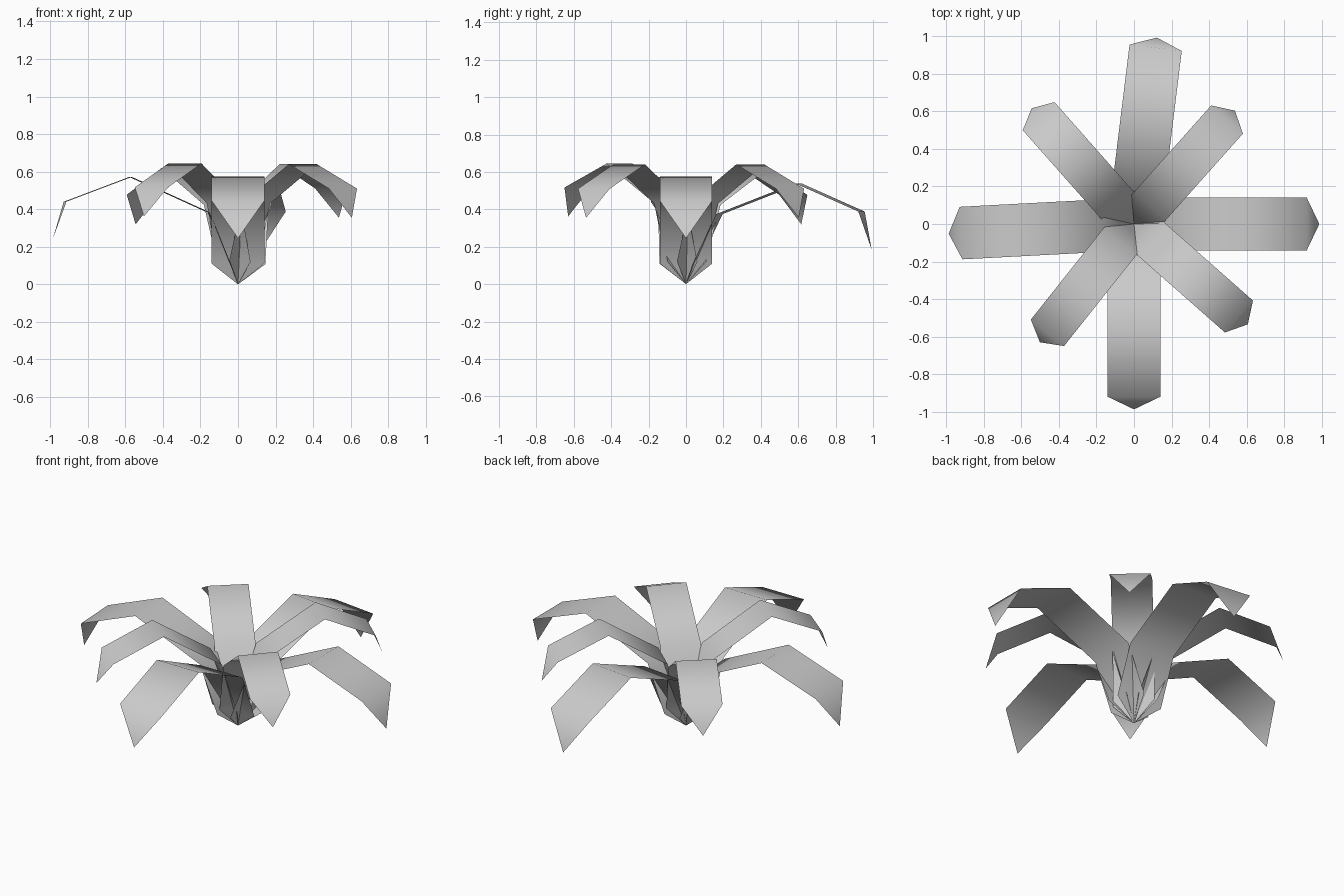
import bpy, math
from mathutils import Matrix

if "Cube" in bpy.data.objects:
    bpy.data.objects.remove(bpy.data.objects["Cube"])

# Side profiles (distance out, height): root point, root shoulder, knee, peak, tip shoulder, tip point
LONG = [(0, 0), (0.045, 0.11), (0.157, 0.385), (0.57, 0.575), (0.92, 0.445), (0.987, 0.245)]
SHORT = [(0, 0), (0.036, 0.12), (0.128, 0.43), (0.46, 0.64), (0.745, 0.51), (0.808, 0.355)]


def make_leaf(name, profile, half_width, heading, tilt):
    """Folded strip with a pointed root and a pointed tip."""
    verts = [(profile[0][0], 0, profile[0][1])]
    for r, z in profile[1:-1]:
        verts += [(r, -half_width, z), (r, half_width, z)]
    verts.append((profile[-1][0], 0, profile[-1][1]))
    last = len(verts) - 1
    faces = [(0, 1, 2)]
    faces += [(i, i + 2, i + 3, i + 1) for i in range(1, last - 2, 2)]
    faces.append((last - 2, last, last - 1))
    mesh = bpy.data.meshes.new(name)
    mesh.from_pydata(verts, [], faces)
    mesh.transform(Matrix.Rotation(math.radians(heading), 4, 'Z')
                   @ Matrix.Rotation(math.radians(-tilt), 4, 'Y'))
    # Leaf bends are softly shaded
    mesh.shade_smooth()
    obj = bpy.data.objects.new(name, mesh)
    bpy.context.collection.objects.link(obj)


# Four long leaves near the axes: heading, tilt
for name, heading, tilt in [("right", 0, 0), ("back", 83, -3.5),
                            ("left", 183, -0.3), ("front", 270, 0)]:
    make_leaf("long_leaf_" + name, LONG, 0.14, heading, tilt)

# Four short, steeper leaves on the diagonals
for name, heading, tilt in [("back_right", 48.3, 0), ("back_left", 131.5, -2.5),
                            ("front_left", 231.5, 0.5), ("front_right", -41.4, 0)]:
    make_leaf("short_leaf_" + name, SHORT, 0.113, heading, tilt)
